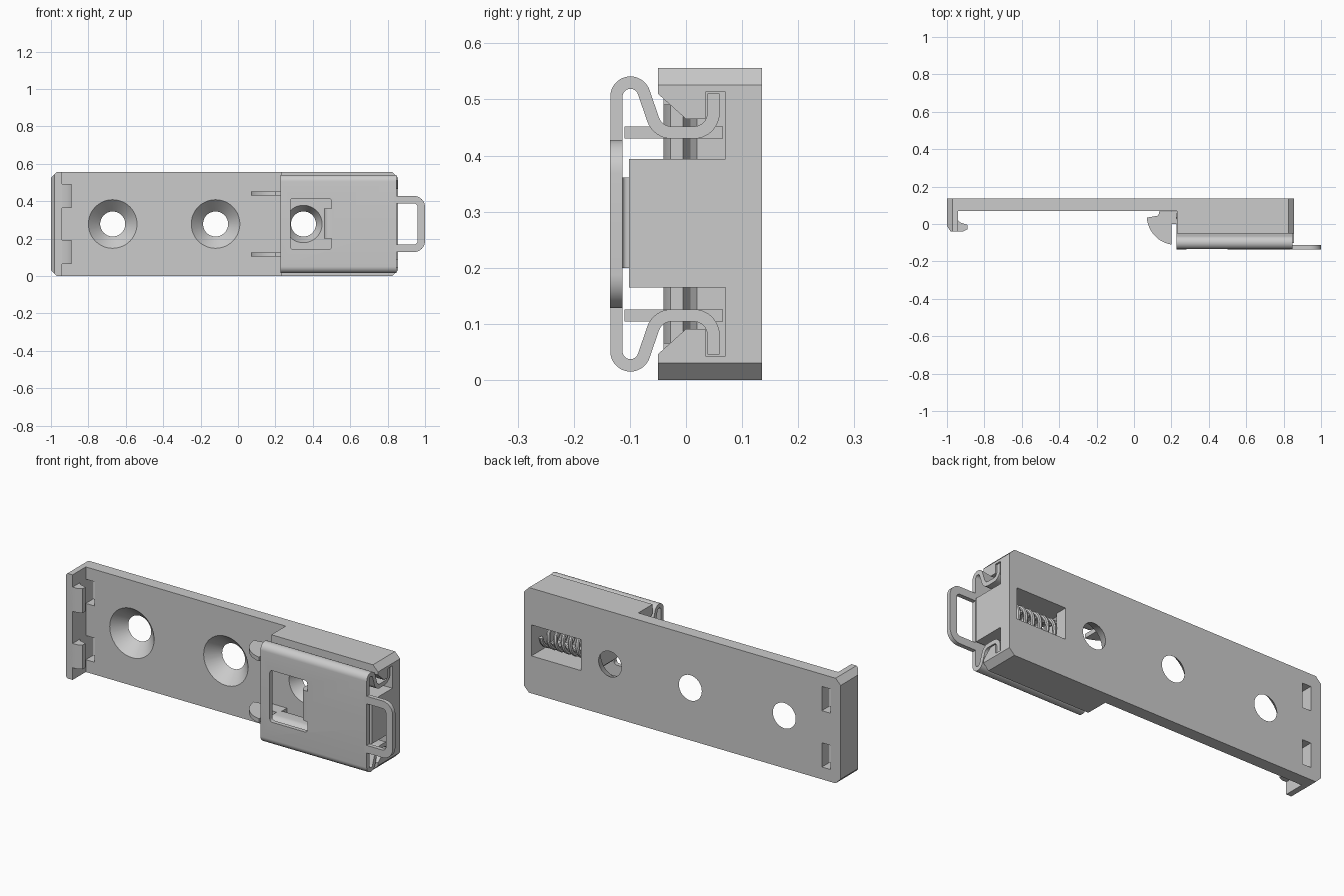
import bpy, bmesh, math
from mathutils import Matrix, Vector

if "Cube" in bpy.data.objects:
    bpy.data.objects.remove(bpy.data.objects["Cube"])

ZC = 0.278          # mid height, mirror plane
PLACE = {'x': lambda u, v, w: (w, u, v),
         'y': lambda u, v, w: (u, w, v),
         'z': lambda u, v, w: (u, v, w)}


def finish(bm, name):
    bmesh.ops.recalc_face_normals(bm, faces=bm.faces)
    me = bpy.data.meshes.new(name)
    bm.to_mesh(me)
    bm.free()
    ob = bpy.data.objects.new(name, me)
    bpy.context.collection.objects.link(ob)
    return ob


def prism(name, pts, axis, a, b):
    """Extrude a 2D polygon along an axis from a to b."""
    bm = bmesh.new()
    lo = [bm.verts.new(PLACE[axis](u, v, a)) for u, v in pts]
    hi = [bm.verts.new(PLACE[axis](u, v, b)) for u, v in pts]
    bm.faces.new(lo)
    bm.faces.new(hi)
    n = len(pts)
    for i in range(n):
        j = (i + 1) % n
        bm.faces.new((lo[i], lo[j], hi[j], hi[i]))
    return finish(bm, name)


def box(name, x0, x1, y0, y1, z0, z1):
    return prism(name, [(x0, y0), (x1, y0), (x1, y1), (x0, y1)], 'z', z0, z1)


def arc(cx, cy, r, a0, a1, n=10):
    return [(cx + r * math.cos(math.radians(a0 + (a1 - a0) * i / n)),
             cy + r * math.sin(math.radians(a0 + (a1 - a0) * i / n))) for i in range(n + 1)]


def ribbon(path, t):
    """Thicken an open 2D path into a closed outline."""
    left, right = [], []
    for i, p in enumerate(path):
        p = Vector(p)
        d = Vector(path[min(i + 1, len(path) - 1)]) - Vector(path[max(i - 1, 0)])
        if 0 < i < len(path) - 1:
            d = (p - Vector(path[i - 1])).normalized() + (Vector(path[i + 1]) - p).normalized()
        d.normalize()
        n = Vector((-d.y, d.x)) * t / 2
        left.append(tuple(p + n))
        right.append(tuple(p - n))
    return left + right[::-1]


def flip(pts):
    return [(u, 2 * ZC - v) for u, v in reversed(pts)]


def boolean(ob, other, op='DIFFERENCE'):
    m = ob.modifiers.new(op, 'BOOLEAN')
    m.operation, m.solver, m.object = op, 'EXACT', other
    bpy.context.view_layer.objects.active = ob
    bpy.ops.object.modifier_apply(modifier=m.name)
    bpy.data.objects.remove(other)


def cone_cut(x, r_front, r_back=0.067):
    """Countersunk hole cutter, extended past both plate faces."""
    k = (r_front - r_back) / 0.065
    y0, y1 = 0.06, 0.145
    bm = bmesh.new()
    mat = Matrix.Translation((x, (y0 + y1) / 2, ZC)) @ Matrix.Rotation(-math.pi / 2, 4, 'X')
    bmesh.ops.create_cone(bm, cap_ends=True, segments=48, depth=y1 - y0, matrix=mat,
                          radius1=r_front + 0.01 * k, radius2=r_back - 0.01 * k)
    return finish(bm, 'hole_cutter')


# Base: plate with end lip on the left and raised block on the right
base = prism('base_plate', [(-1, 0.135), (-1, -0.01), (-0.98, -0.04), (-0.94, -0.04), (-0.94, 0.07),
                            (0.23, 0.07), (0.23, -0.05), (0.855, -0.05), (0.855, 0.135)], 'z', 0, 0.556)
boolean(base, prism('corner_trim', [(-1.01, 0.04), (-0.97, 0), (0.825, 0), (0.865, 0.04),
                                    (0.865, 0.516), (0.825, 0.556), (-0.97, 0.556), (-1.01, 0.516)],
                    'y', -0.3, 0.3), 'INTERSECT')

# Undercut channel for the slider
half = [(-0.06, 0.519), (0, 0.465), (0.035, 0.465), (0.035, 0.513), (0.07, 0.513)]
boolean(base, prism('channel_cutter', half + flip(half), 'x', 0.22, 0.9))

# Centre rib with spring cavity open to the back
boolean(base, box('rib', 0.5, 0.855, -0.102, 0.09, 0.165, 0.394), 'UNION')
boolean(base, box('cavity_cutter', 0.45, 0.81, -0.085, 0.069, 0.198, 0.362))
boolean(base, box('back_window_cutter', 0.52, 0.81, 0.0, 0.2, 0.198, 0.362))

# Screw holes
for x, r in ((-0.67, 0.13), (-0.12, 0.13), (0.35, 0.1)):
    boolean(base, cone_cut(x, r))

# Rail hooks on the lip, with mould slots behind them
for i, (z0, z1) in enumerate(((0.065, 0.193), (0.363, 0.491))):
    boolean(base, box('slot_cutter', -0.94, -0.89, 0.05, 0.2, z0, z1))
    prism('lip_hook_%d' % i, [(-0.96, -0.04), (-0.915, -0.04), (-0.89, -0.028), (-0.89, -0.005),
                              (-0.93, 0.008), (-0.94, 0.02), (-0.96, 0.02)], 'z', z0, z1)

# Slider: folded sheet with spring loops and feet
side = ([(-0.124, 0.3)] + arc(-0.099, 0.505, 0.025, 180, 20, 16) +
        arc(-0.0256, 0.476, 0.035, 200, 270) + arc(0.014, 0.476, 0.035, 270, 360) + [(0.049, 0.511)])
slider = prism('slider', ribbon(flip(side) + side, 0.022), 'x', 0.226, 0.848)
win = []
for cx, cz, a in ((0.485, 0.4, 0), (0.295, 0.4, 90), (0.295, 0.157, 180), (0.485, 0.157, 270)):
    win += arc(cx, cz, 0.015, a, a + 90, 5)
boolean(slider, prism('window_cutter', win, 'y', -0.2, -0.105))

# Tab bent inward to push the spring
prism('spring_tab', ribbon([(0.51, -0.124)] + arc(0.49, -0.105, 0.019, 270, 180, 6) + [(0.471, 0.055)], 0.022),
      'z', 0.2, 0.361)

# Pull handle loop
prism('pull_handle', ribbon([(0.835, 0.408)] + arc(0.94, 0.368, 0.04, 90, 0) +
                            arc(0.94, 0.188, 0.04, 0, -90) + [(0.835, 0.148)], 0.04), 'y', -0.135, -0.113)

# Latch fins at the slider front
fin = ([(0.13, 0.045), (0.135, 0.066), (0.24, 0.066), (0.24, 0.0), (0.2, 0.0)] +
       [(0.2, -0.11)] + arc(0.225, 0.045, 0.157, 260, 184, 12))
for i, z0 in enumerate((0.430, 0.104)):
    prism('latch_fin_%d' % i, fin, 'z', z0, z0 + 0.022)

# Coil spring
turns, steps = 7, 16
cu = bpy.data.curves.new('coil_spring', 'CURVE')
cu.dimensions, cu.bevel_depth, cu.bevel_resolution, cu.use_fill_caps = '3D', 0.011, 2, True
sp = cu.splines.new('POLY')
sp.points.add(turns * steps)
for i, p in enumerate(sp.points):
    a = 2 * math.pi * i / steps
    p.co = (0.495 + 0.3 * i / (turns * steps), 0.015 + 0.062 * math.cos(a), ZC + 0.062 * math.sin(a), 1)
spring = bpy.data.objects.new('coil_spring', cu)
bpy.context.collection.objects.link(spring)

# Convert the spring and smooth the curved surfaces
bpy.ops.object.select_all(action='DESELECT')
spring.select_set(True)
bpy.context.view_layer.objects.active = spring
bpy.ops.object.convert(target='MESH')
bpy.ops.object.select_all(action='SELECT')
bpy.ops.object.shade_smooth_by_angle(angle=math.radians(30))
